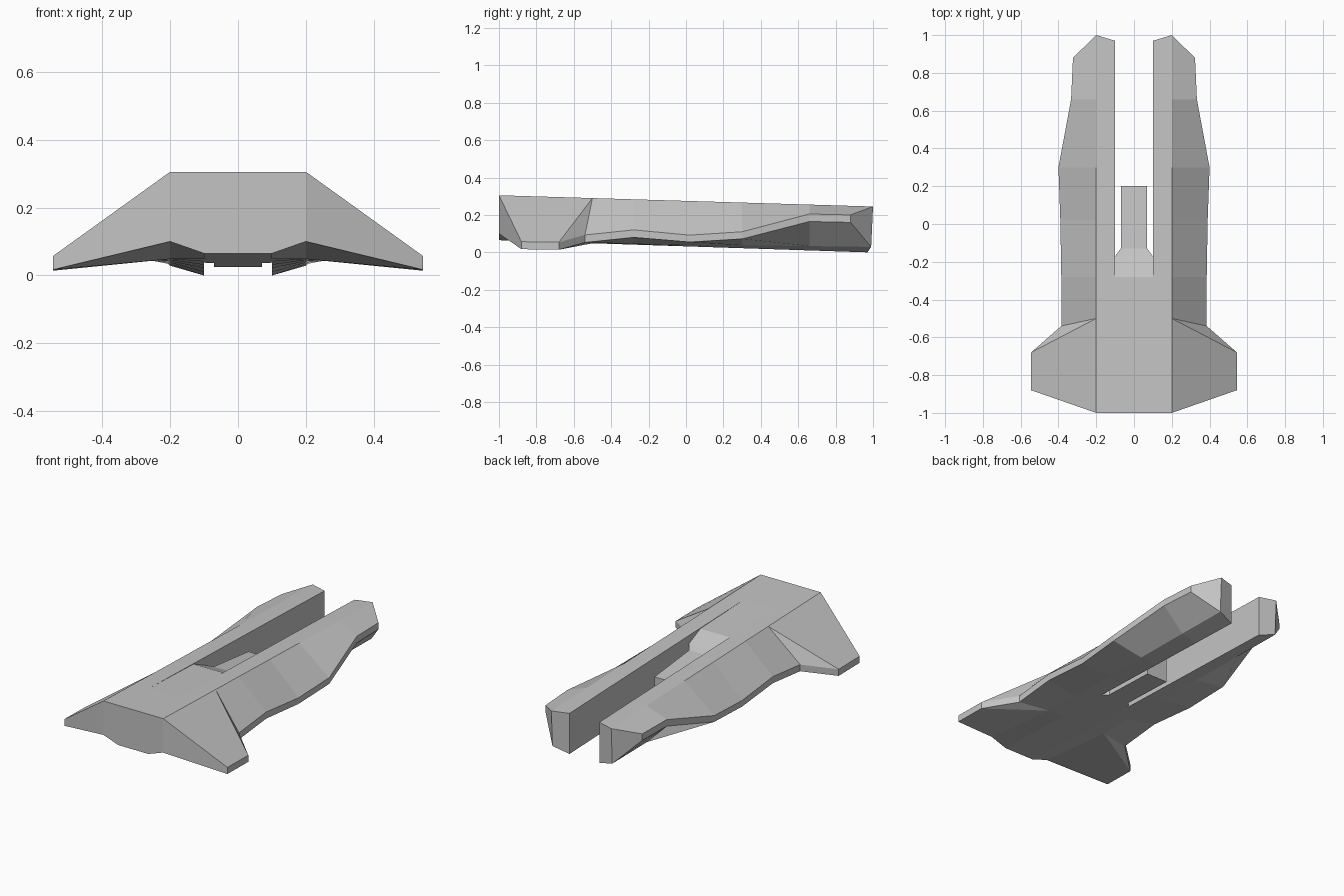
import bpy
import bmesh

cube = bpy.data.objects.get("Cube")
if cube:
    bpy.data.objects.remove(cube, do_unlink=True)

grey = bpy.data.materials.new("hull_grey")
grey.use_nodes = True
colour = (0.55, 0.55, 0.55, 1)
grey.diffuse_color = colour
grey.node_tree.nodes["Principled BSDF"].inputs["Base Color"].default_value = colour


def loft(name, rings, caps):
    """Skin a list of equal rings; caps lists the ring corners of each end face."""
    bm = bmesh.new()
    loops = [[bm.verts.new(p) for p in ring] for ring in rings]
    count = len(loops[0])
    for a, b in zip(loops, loops[1:]):
        for i in range(count):
            j = (i + 1) % count
            bm.faces.new((a[i], a[j], b[j], b[i]))
    for loop in (loops[0], loops[-1]):
        for cap in caps:
            bm.faces.new([loop[i] for i in cap])
    bmesh.ops.remove_doubles(bm, verts=bm.verts, dist=0.0005)
    bmesh.ops.recalc_face_normals(bm, faces=bm.faces)
    mesh = bpy.data.meshes.new(name)
    bm.to_mesh(mesh)
    bm.free()
    mesh.materials.append(grey)
    obj = bpy.data.objects.new(name, mesh)
    bpy.context.collection.objects.link(obj)
    return obj


def top(y):
    return 0.275 - 0.03 * y


def belly(y):
    return 0.032 - 0.033 * y


# Side hulls: ridge y, outer edge x, outer edge y, edge top z, edge bottom z
stations = [
    (-1.0, 0.545, -0.88, 0.057, 0.017),
    (-0.5, 0.545, -0.68, 0.054, 0.014),
    (-0.5, 0.385, -0.54, 0.093, 0.053),
    (-0.28, 0.385, -0.28, 0.12, 0.08),
    (0.02, 0.39, 0.02, 0.092, 0.055),
    (0.3, 0.40, 0.3, 0.11, 0.072),
    (0.66, 0.333, 0.66, 0.205, 0.165),
    (1.0, 0.323, 0.88, 0.2, 0.16),
]
for side, name in ((1, "left_hull"), (-1, "right_hull")):
    rings = []
    for y, x, edge_y, high, low in stations:
        inner_y = min(y, 0.97)
        keel = 0.1 if y == -1 else belly(y) + 0.03 * (y + 0.5) / 1.5
        rings.append([
            (side * 0.1, inner_y, top(y)),
            (side * 0.2, y, top(y)),
            (side * x, edge_y, high),
            (side * x, edge_y, low),
            (side * 0.2, min(y, 0.99), keel),
            (side * 0.1, inner_y, belly(inner_y)),
        ])
    loft(name, rings, [(0, 1, 4, 5), (1, 2, 3, 4)])

# Centre deck with the ramp running back between the side hulls: y, half width, top z
deck = [(-1, 0.1, 0.305), (-0.7, 0.1, 0.296), (-0.28, 0.1, 0.28),
        (-0.17, 0.1, 0.23), (-0.13, 0.07, 0.215), (0.2, 0.07, 0.18)]
rings = []
for y, w, z in deck:
    b = belly(y)
    rings.append([(-w, y, z), (w, y, z), (w, y, b), (-w, y, b)])
loft("centre_deck", rings, [(0, 1, 2, 3)])
